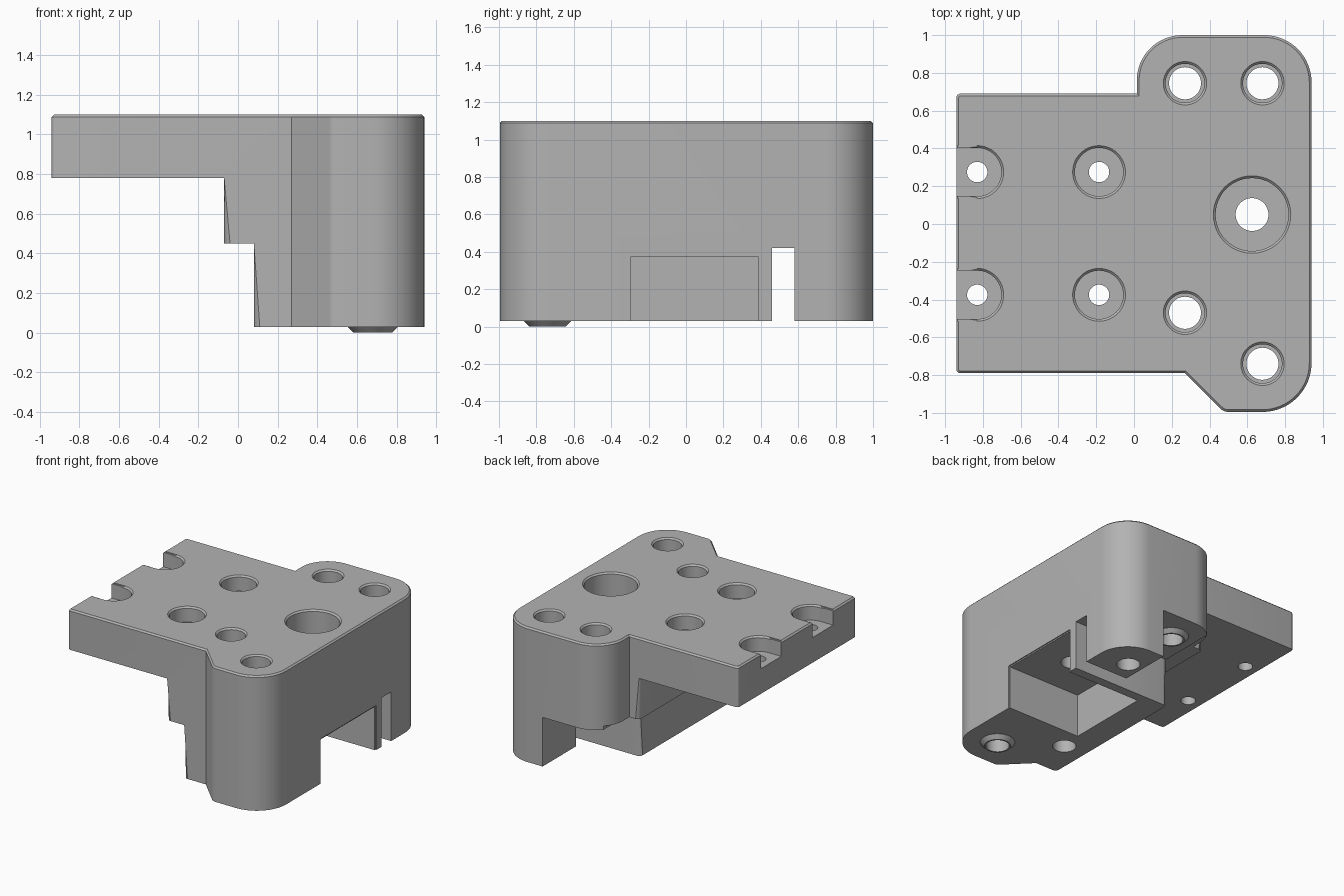
import bpy, bmesh, math
from mathutils import Vector

old = bpy.data.objects.get("Cube")
if old:
    bpy.data.objects.remove(old, do_unlink=True)

grey = bpy.data.materials.new("plain grey")
grey.use_nodes = True
grey.diffuse_color = (0.45, 0.45, 0.45, 1)
grey.node_tree.nodes["Principled BSDF"].inputs["Base Color"].default_value = (0.45, 0.45, 0.45, 1)


def finish(name, bm):
    bmesh.ops.recalc_face_normals(bm, faces=bm.faces)
    mesh = bpy.data.meshes.new(name)
    bm.to_mesh(mesh)
    bm.free()
    mesh.materials.append(grey)
    ob = bpy.data.objects.new(name, mesh)
    bpy.context.collection.objects.link(ob)
    return ob


def rounded(corners):
    """Turn (x, y, radius) corners into a filleted outline."""
    pts = []
    for i, (x, y, r) in enumerate(corners):
        p = Vector((x, y))
        if r == 0:
            pts.append(p)
            continue
        a = (Vector(corners[i - 1][:2]) - p).normalized()
        b = (Vector(corners[(i + 1) % len(corners)][:2]) - p).normalized()
        half = a.angle(b) / 2
        centre = p + (a + b).normalized() * r / math.sin(half)
        start = p + a * r / math.tan(half) - centre
        end = p + b * r / math.tan(half) - centre
        turn = math.atan2(start.x * end.y - start.y * end.x, start.dot(end))
        n = 16 if r > 0.1 else 5
        for k in range(n + 1):
            t = turn * k / n
            c, s = math.cos(t), math.sin(t)
            pts.append(centre + Vector((start.x * c - start.y * s, start.x * s + start.y * c)))
    return pts


def prism(name, outline, low, high, top_bevel=0):
    bm = bmesh.new()
    base = bm.faces.new([bm.verts.new((p.x, p.y, low)) for p in outline])
    top = bmesh.ops.extrude_face_region(bm, geom=[base], use_keep_orig=True)["geom"]
    verts = [g for g in top if isinstance(g, bmesh.types.BMVert)]
    bmesh.ops.translate(bm, verts=verts, vec=(0, 0, high - low))
    if top_bevel:
        rim = [e for e in bm.edges if all(v.co.z > high - 0.001 for v in e.verts)]
        bmesh.ops.bevel(bm, geom=rim, offset=top_bevel, segments=1, affect='EDGES')
    return finish(name, bm)


def box(x0, x1, y0, y1, z0, z1):
    return prism("cutter", [Vector(p) for p in ((x0, y0), (x1, y0), (x1, y1), (x0, y1))], z0, z1)


def cone(name, x, y, z0, z1, r0, r1, sides=48):
    bm = bmesh.new()
    bmesh.ops.create_cone(bm, cap_ends=True, segments=sides, radius1=r0, radius2=r1, depth=z1 - z0)
    bmesh.ops.translate(bm, verts=bm.verts, vec=(x, y, (z0 + z1) / 2))
    return finish(name, bm)


def combine(target, tool, operation='DIFFERENCE'):
    mod = target.modifiers.new("combine", 'BOOLEAN')
    mod.operation, mod.solver, mod.object = operation, 'EXACT', tool
    bpy.context.view_layer.update()
    mesh = bpy.data.meshes.new_from_object(target.evaluated_get(bpy.context.evaluated_depsgraph_get()))
    target.modifiers.clear()
    target.data = mesh
    bpy.data.objects.remove(tool, do_unlink=True)


TOP = 1.10
outline = rounded([(-0.94, -0.79, 0.02), (0.27, -0.79, 0), (0.475, -0.995, 0.06),
                   (0.94, -0.995, 0.26), (0.94, 1.0, 0.25), (0.015, 1.0, 0.24),
                   (0.015, 0.69, 0), (-0.94, 0.69, 0.02)])
body = prism("mount_body", outline, 0.03, TOP, 0.012)

# Stepped underside, lobe recess and wire slot
for dims in ((-2, -0.07, -2, 2, -1, 0.78), (-2, 0.08, -2, 2, -1, 0.45),
             (-2, 0.56, 0.46, 2, -1, 0.42), (0.4, 2, 0.46, 0.58, -1, 0.42)):
    combine(body, box(*dims))

# Soften the upright corners of the steps
bm = bmesh.new()
bm.from_mesh(body.data)
corners = ((-0.07, -0.79), (-0.07, 0.69), (0.08, -0.79), (0.08, 0.46))
edges = [e for e in bm.edges if e.calc_length() > 0.1 and any(
    all((v.co.xy - Vector(c)).length < 0.002 for v in e.verts) for c in corners)]
bmesh.ops.bevel(bm, geom=edges, offset=0.03, segments=4, profile=0.5, affect='EDGES')
bm.to_mesh(body.data)
bm.free()

# Side pocket, with a narrow chamfer at its mouth
combine(body, box(0.29, 2, -0.295, 0.385, -1, 0.375))
combine(body, box(0.932, 2, -0.305, 0.395, -1, 0.385))

# Tapered bosses under two of the bolt holes
for x, y, z in ((0.68, -0.74, 0.03), (0.27, 0.745, 0.42)):
    combine(body, cone("boss", x, y, z - 0.03, z + 0.01, 0.097, 0.137), 'UNION')


# Counterbored holes: through radius, recess radius, recess depth
def bolt_hole(x, y, r, recess, depth, lip=0.012):
    combine(body, cone("cutter", x, y, -1, 2, r, r))
    combine(body, cone("cutter", x, y, TOP - depth, 2, recess, recess))
    combine(body, cone("cutter", x, y, TOP - lip, TOP + lip, recess, recess + 2 * lip))


for x, y in ((0.27, 0.745), (0.68, 0.745), (0.27, -0.47), (0.68, -0.74)):
    bolt_hole(x, y, 0.085, 0.103, 0.2)
bolt_hole(0.625, 0.05, 0.087, 0.193, 0.4)
for y in (0.275, -0.375):
    bolt_hole(-0.185, y, 0.054, 0.128, 0.12)
    bolt_hole(-0.83, y, 0.054, 0.128, 0.12)
    # Open the outer recesses through the edge
    combine(body, box(-2, -0.83, y - 0.128, y + 0.128, TOP - 0.12, 2))
    combine(body, box(-2, -0.83, y - 0.14, y + 0.14, TOP - 0.006, 2))

bpy.ops.object.select_all(action='DESELECT')
body.select_set(True)
bpy.context.view_layer.objects.active = body
bpy.ops.object.shade_smooth_by_angle(angle=math.radians(30))
